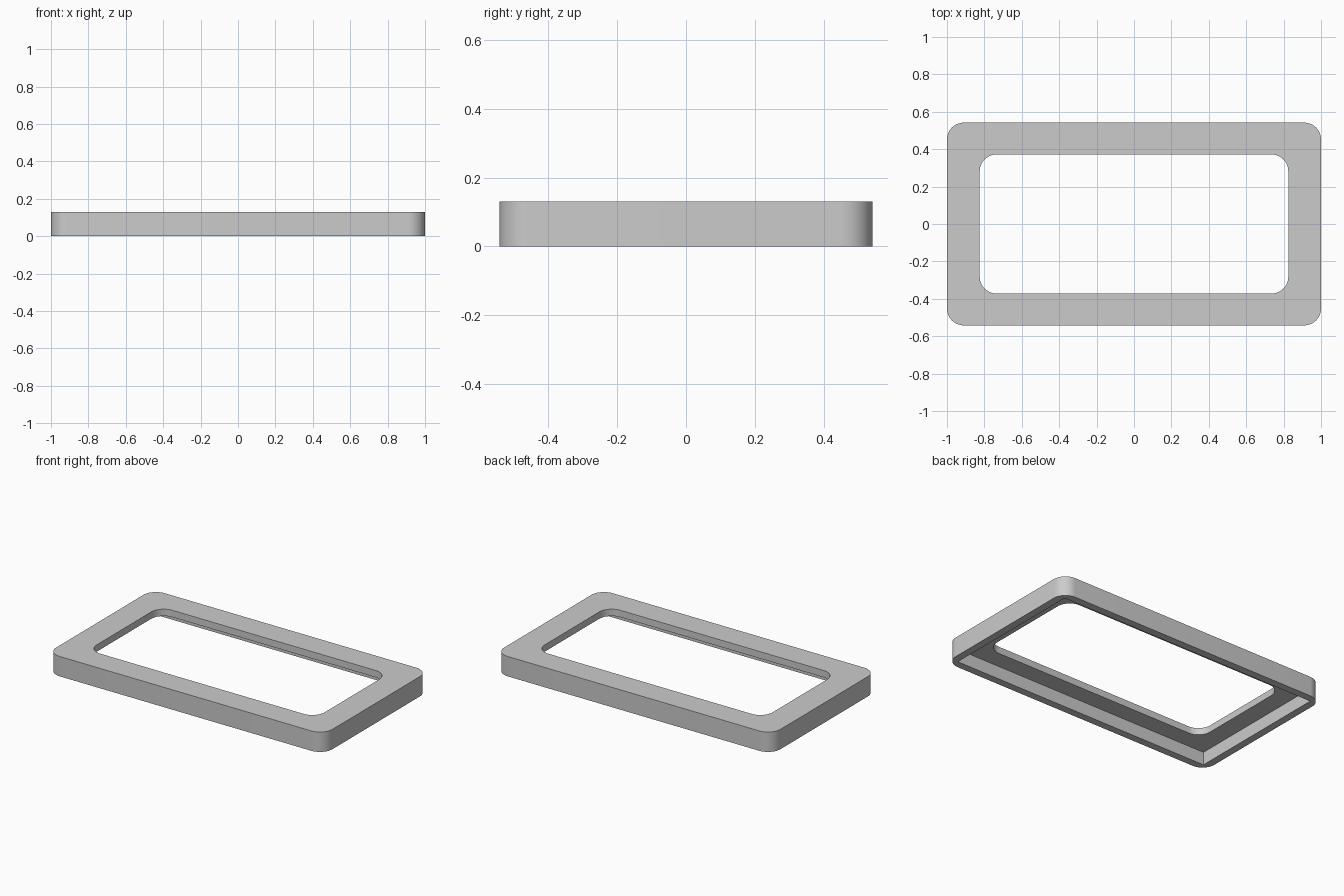
import bpy
import bmesh
import math

cube = bpy.data.objects.get("Cube")
if cube:
    bpy.data.objects.remove(cube, do_unlink=True)

LENGTH, WIDTH, HEIGHT = 2.0, 1.084, 0.13
HOLE_LENGTH, HOLE_WIDTH = 1.65, 0.744
RADIUS = 0.09
WALL, PLATE = 0.05, 0.045

grey = bpy.data.materials.new("light grey")
grey.use_nodes = True
colour = (0.6, 0.6, 0.6, 1.0)
grey.diffuse_color = colour
grey.node_tree.nodes["Principled BSDF"].inputs["Base Color"].default_value = colour


def outline(length, width, radius, steps=12):
    """Rectangle outline, with rounded corners when radius is above zero."""
    if radius == 0:
        steps = 0
    points = []
    for corner, (sx, sy) in enumerate([(1, 1), (-1, 1), (-1, -1), (1, -1)]):
        cx, cy = sx * (length / 2 - radius), sy * (width / 2 - radius)
        for i in range(steps + 1):
            angle = math.pi / 2 * (corner + i / max(steps, 1))
            points.append((cx + radius * math.cos(angle), cy + radius * math.sin(angle)))
    return points


def slab(name, length, width, radius, bottom, top):
    """Extrude an outline into a solid slab."""
    bm = bmesh.new()
    verts = [bm.verts.new((x, y, bottom)) for x, y in outline(length, width, radius)]
    base = bm.faces.new(verts)
    grown = bmesh.ops.extrude_face_region(bm, geom=[base], use_keep_orig=True)["geom"]
    raised = [v for v in grown if isinstance(v, bmesh.types.BMVert)]
    bmesh.ops.translate(bm, verts=raised, vec=(0, 0, top - bottom))
    bmesh.ops.recalc_face_normals(bm, faces=bm.faces)
    mesh = bpy.data.meshes.new(name)
    bm.to_mesh(mesh)
    bm.free()
    mesh.materials.append(grey)
    obj = bpy.data.objects.new(name, mesh)
    bpy.context.collection.objects.link(obj)
    return obj


# Rounded body, its open window and the square-cornered recess underneath
frame = slab("bezel_frame", LENGTH, WIDTH, RADIUS, 0, HEIGHT)
cutters = [
    slab("window_cutter", HOLE_LENGTH, HOLE_WIDTH, RADIUS, -0.1, HEIGHT + 0.1),
    slab("recess_cutter", LENGTH - 2 * WALL, WIDTH - 2 * WALL, 0, -0.2, HEIGHT - PLATE),
]

bpy.ops.object.select_all(action="DESELECT")
frame.select_set(True)
bpy.context.view_layer.objects.active = frame
for cutter in cutters:
    cutter.hide_render = True
    cut = frame.modifiers.new(cutter.name, "BOOLEAN")
    cut.operation = "DIFFERENCE"
    cut.solver = "EXACT"
    cut.object = cutter
    bpy.ops.object.modifier_apply(modifier=cut.name)
    bpy.data.objects.remove(cutter, do_unlink=True)

# Smooth corners, crisp rims
bpy.ops.object.shade_smooth_by_angle(angle=math.radians(30))
